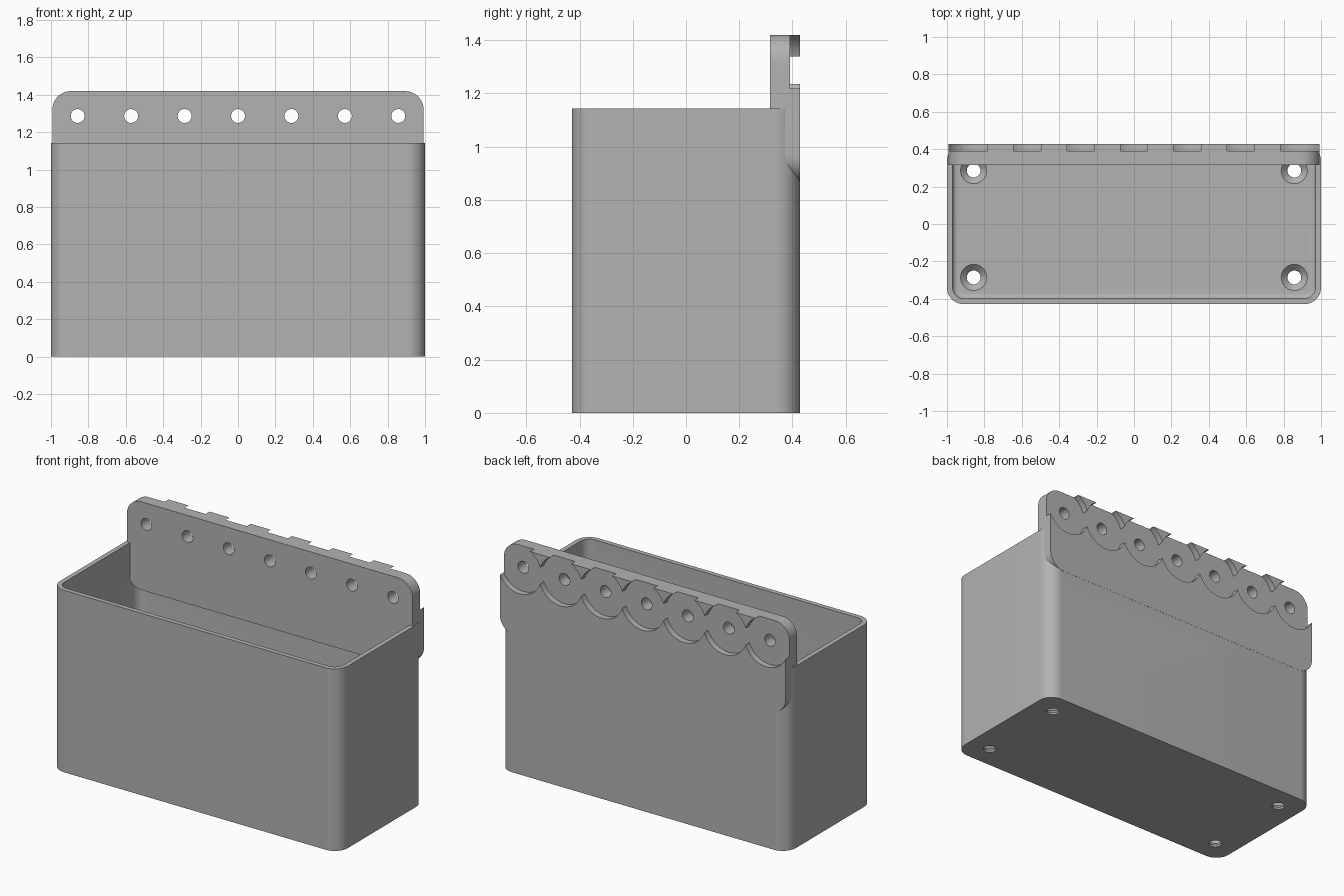
import bpy, bmesh, math
from mathutils import Matrix, Vector

cube = bpy.data.objects.get("Cube")
if cube:
    bpy.data.objects.remove(cube, do_unlink=True)

HALF_Y, BOX_H, WALL, FLOOR = 0.4286, 1.143, 0.03, 0.045
PITCH, ROW_Z, RECESS_Y = 2 / 7, 1.287, 0.39

grey = bpy.data.materials.new("plain_grey")
grey.use_nodes = True
colour = (0.45, 0.45, 0.45, 1)
grey.diffuse_color = colour
grey.node_tree.nodes["Principled BSDF"].inputs["Base Color"].default_value = colour


def finish(name, bm):
    bmesh.ops.recalc_face_normals(bm, faces=bm.faces)
    mesh = bpy.data.meshes.new(name)
    bm.to_mesh(mesh)
    bm.free()
    mesh.materials.append(grey)
    obj = bpy.data.objects.new(name, mesh)
    bpy.context.collection.objects.link(obj)
    return obj


def rounded_block(name, low, high, axis, radius, floor_radius=0):
    """Block with the edges along one axis rounded, and optionally the bottom rim."""
    low, high = Vector(low), Vector(high)
    bm = bmesh.new()
    bmesh.ops.create_cube(bm, size=1)
    for v in bm.verts:
        v.co = Vector([l + (c + 0.5) * (h - l) for l, c, h in zip(low, v.co, high)])
    edges = [e for e in bm.edges
             if abs((e.verts[0].co - e.verts[1].co).normalized()[axis]) > 0.9]
    bmesh.ops.bevel(bm, geom=edges, offset=radius, segments=12, profile=0.5, affect='EDGES')
    if floor_radius:
        rim = [e for e in bm.edges if all(v.co.z < low.z + 1e-4 for v in e.verts)]
        bmesh.ops.bevel(bm, geom=rim, offset=floor_radius, segments=5, profile=0.5,
                        affect='EDGES')
    return finish(name, bm)


def rod(name, start, end, r1, r2, segments=48):
    """Cylinder or cone between two points."""
    start, end = Vector(start), Vector(end)
    d = end - start
    turn = Vector((0, 0, 1)).rotation_difference(d).to_matrix().to_4x4()
    bm = bmesh.new()
    bmesh.ops.create_cone(bm, cap_ends=True, segments=segments, radius1=r1, radius2=r2,
                          depth=d.length,
                          matrix=Matrix.Translation((start + end) / 2) @ turn)
    return finish(name, bm)


def cut(obj, cutters):
    bpy.context.view_layer.objects.active = obj
    for c in cutters:
        mod = obj.modifiers.new("cut", 'BOOLEAN')
        mod.operation, mod.solver, mod.object = 'DIFFERENCE', 'EXACT', c
        bpy.ops.object.modifier_apply(modifier=mod.name)


# Open bin with a filleted floor
bin_body = rounded_block("bin_body", (-1, -HALF_Y, 0), (1, HALF_Y - 0.0008, BOX_H), 2, 0.09)
cavity = rounded_block("cavity_cutter", (WALL - 1, WALL - HALF_Y, FLOOR),
                       (1 - WALL, HALF_Y - WALL, BOX_H + 0.2), 2, 0.06, 0.025)

# Countersunk drain holes in the floor
drains = []
for x in (-3 * PITCH, 3 * PITCH):
    for y in (-PITCH, PITCH):
        drains.append(rod("drain_cutter", (x, y, -0.1), (x, y, 0.1), 0.037, 0.037))
        drains.append(rod("sink_cutter", (x, y, FLOOR - 0.033), (x, y, FLOOR + 0.002),
                          0.037, 0.072))

# Mounting plate along the back
mounting_plate = rounded_block("mounting_plate", (-0.993, 0.315, 0.866),
                               (0.993, HALF_Y, 1.42), 1, 0.1)

# Round recesses and screw holes along the plate
recesses, screws = [], []
for i in range(-3, 4):
    x = i * PITCH
    recesses.append(rod("recess_cutter", (x, RECESS_Y, ROW_Z), (x, 0.6, ROW_Z),
                        0.152, 0.152, 72))
    screws.append(rod("screw_cutter", (x, 0.2, ROW_Z), (x, 0.6, ROW_Z), 0.037, 0.037))

cut(bin_body, [cavity] + drains + recesses)
cut(mounting_plate, recesses + screws)
for c in [cavity] + drains + recesses + screws:
    bpy.data.objects.remove(c, do_unlink=True)

# Smooth curved walls, keep edges sharp
for obj in (bin_body, mounting_plate):
    bpy.ops.object.select_all(action='DESELECT')
    obj.select_set(True)
    bpy.context.view_layer.objects.active = obj
    bpy.ops.object.shade_smooth_by_angle(angle=math.radians(30))
